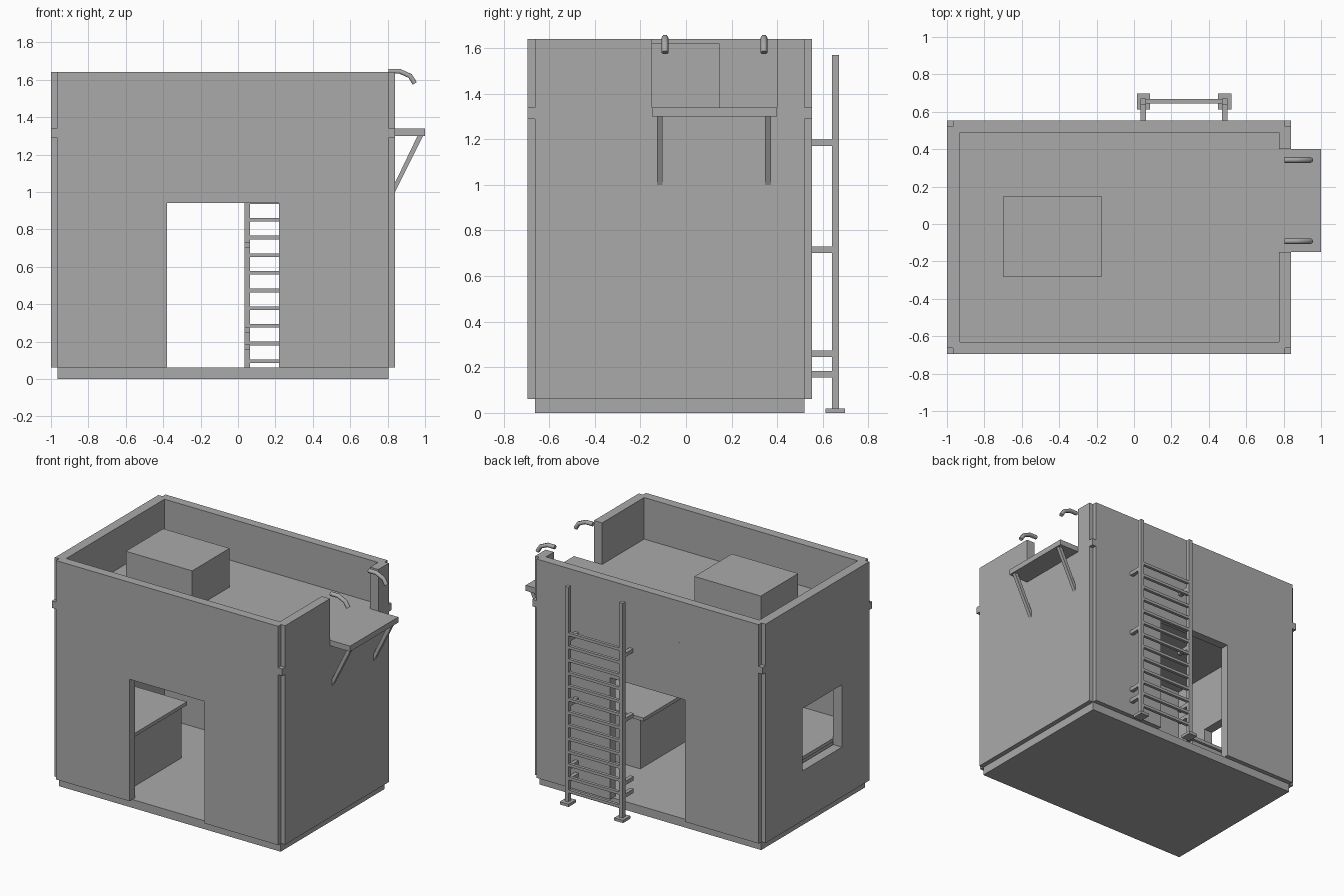
import bpy, bmesh
from mathutils import Vector

cube = bpy.data.objects.get("Cube")
if cube:
    bpy.data.objects.remove(cube, do_unlink=True)

grey = bpy.data.materials.new("plain_grey")
grey.use_nodes = True
grey.diffuse_color = (0.4, 0.4, 0.4, 1)
grey.node_tree.nodes["Principled BSDF"].inputs["Base Color"].default_value = (0.4, 0.4, 0.4, 1)


def finish(name, bm):
    bmesh.ops.recalc_face_normals(bm, faces=bm.faces)
    mesh = bpy.data.meshes.new(name)
    bm.to_mesh(mesh)
    bm.free()
    mesh.materials.append(grey)
    ob = bpy.data.objects.new(name, mesh)
    bpy.context.collection.objects.link(ob)
    return ob


def prism(name, outline, offset):
    """Extrude a closed outline of 3D points along an offset."""
    bm = bmesh.new()
    face = bm.faces.new([bm.verts.new(p) for p in outline])
    ext = bmesh.ops.extrude_face_region(bm, geom=[face])
    moved = [g for g in ext["geom"] if isinstance(g, bmesh.types.BMVert)]
    bmesh.ops.translate(bm, verts=moved, vec=Vector(offset))
    return finish(name, bm)


def box(name, x, y, z):
    pts = [(x[0], y[0], z[0]), (x[1], y[0], z[0]), (x[1], y[1], z[0]), (x[0], y[1], z[0])]
    return prism(name, pts, (0, 0, z[1] - z[0]))


def notched(name, x, y, z, n):
    """Box whose four vertical corners have a square notch."""
    (a, b), (c, d) = x, y
    pts = [(a + n, c), (b - n, c), (b - n, c + n), (b, c + n), (b, d - n), (b - n, d - n),
           (b - n, d), (a + n, d), (a + n, d - n), (a, d - n), (a, c + n), (a + n, c + n)]
    return prism(name, [(p, q, z[0]) for p, q in pts], (0, 0, z[1] - z[0]))


def boolean(ob, other, operation):
    """Apply a boolean and discard the helper."""
    other.hide_render = True
    mod = ob.modifiers.new("bool", 'BOOLEAN')
    mod.operation = operation
    mod.solver = 'EXACT'
    mod.object = other
    bpy.context.view_layer.objects.active = ob
    bpy.ops.object.modifier_apply(modifier=mod.name)
    bpy.data.objects.remove(other, do_unlink=True)


OUT_X, OUT_Y = (-1, 0.84), (-0.695, 0.553)
IN_X, IN_Y = (-0.93, 0.775), (-0.63, 0.49)
NOTCH, FLOOR, BAND, ROOF, TOP = 0.033, 0.06, 1.29, 1.34, 1.64

# Base slab
box("base_slab", (-0.965, 0.805), (-0.663, 0.52), (0, FLOOR))

# Lower walls with front and back doorways and a side window
walls = notched("lower_walls", OUT_X, OUT_Y, (FLOOR, BAND), NOTCH)
boolean(walls, box("room_cutter", IN_X, IN_Y, (0, 1.4)), 'DIFFERENCE')
boolean(walls, box("door_cutter", (-0.38, 0.22), (-1, 1), (0, 0.94)), 'DIFFERENCE')
boolean(walls, box("window_cutter", (-1.2, -0.8), (-0.35, 0.10), (0.42, 0.87)), 'DIFFERENCE')

# Roof slab with square corners, and the parapet with a gap for the platform
box("roof_slab", OUT_X, OUT_Y, (BAND, ROOF))
parapet = notched("parapet", OUT_X, OUT_Y, (ROOF, TOP), NOTCH)
boolean(parapet, box("roof_cutter", IN_X, IN_Y, (1, 2)), 'DIFFERENCE')
boolean(parapet, box("gap_cutter", (0.6, 1.2), (-0.15, 0.40), (1, 2)), 'DIFFERENCE')

# Raised block on the roof
box("roof_block", (-0.70, -0.17), (-0.28, 0.147), (ROOF, 1.62))

# Counters inside the room
box("right_counter", (-0.92, -0.485), (-0.6, 0.05), (FLOOR, 0.44))
box("right_counter_top", (-0.93, -0.457), (-0.63, 0.07), (0.44, 0.465))
box("left_counter", (0.33, 0.765), (-0.6, 0.05), (FLOOR, 0.42))
box("left_counter_top", (0.29, 0.775), (-0.63, 0.07), (0.42, 0.445))

# Side platform and its slanted braces
box("platform", (0.84, 1.0), (-0.15, 0.40), (1.30, ROOF))
for side, y in (("front", -0.128), ("back", 0.346)):
    prism(side + "_brace", [(0.84, y, 1.0), (0.84, y, 1.05), (0.96, y, 1.30), (0.99, y, 1.30)],
          (0, 0.026, 0))

# Curved hand hooks above the platform
for side, y in (("front", -0.092), ("back", 0.342)):
    curve = bpy.data.curves.new(side + "_hook", 'CURVE')
    curve.dimensions = '3D'
    curve.bevel_depth = 0.015
    curve.bevel_resolution = 1
    curve.use_fill_caps = True
    path = [(0.805, 1.645), (0.865, 1.645), (0.92, 1.62), (0.945, 1.58)]
    line = curve.splines.new('POLY')
    line.points.add(len(path) - 1)
    for point, (x, z) in zip(line.points, path):
        point.co = (x, y, z, 1)
    curve.materials.append(grey)
    hook = bpy.data.objects.new(side + "_hook", curve)
    bpy.context.collection.objects.link(hook)
    bpy.ops.object.select_all(action='DESELECT')
    hook.select_set(True)
    bpy.context.view_layer.objects.active = hook
    bpy.ops.object.convert(target='MESH')

# Ladder: rails, feet, wall brackets and rungs
for side, x in (("right", 0.05), ("left", 0.485)):
    box(side + "_ladder_rail", (x - 0.014, x + 0.014), (0.64, 0.67), (0, 1.57))
    box(side + "_ladder_foot", (x - 0.035, x + 0.035), (0.612, 0.697), (0, 0.02))
    for z in (0.17, 0.26, 0.715, 1.185):
        box(side + "_ladder_bracket", (x - 0.014, x + 0.014), (0.545, 0.64), (z - 0.014, z + 0.014))
for i in range(13):
    z = 0.095 + 0.0945 * i
    box("ladder_rung", (0.06, 0.475), (0.645, 0.667), (z - 0.01, z + 0.01))
